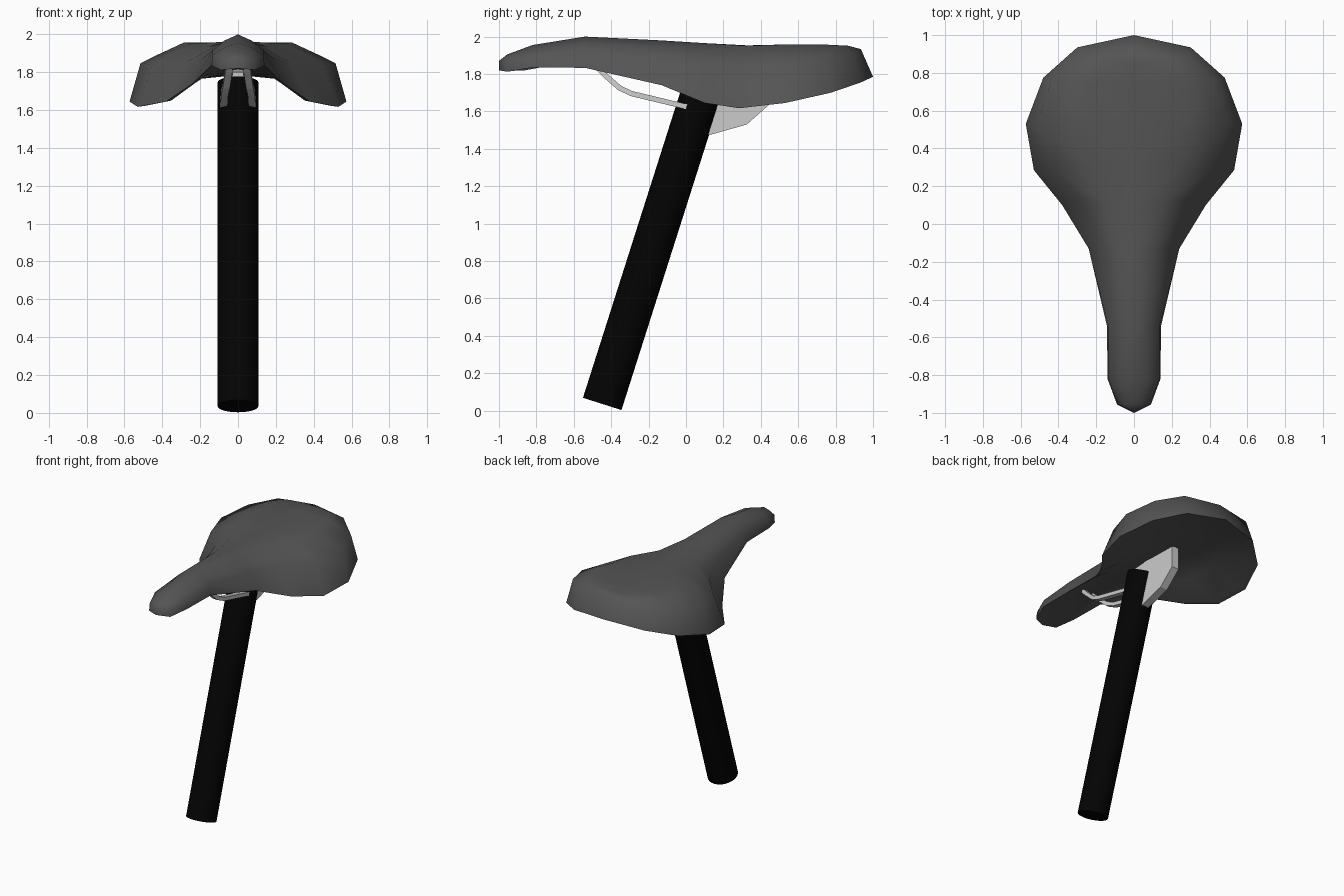
import bpy, bmesh, math
from mathutils import Vector

if "Cube" in bpy.data.objects:
    bpy.data.objects.remove(bpy.data.objects["Cube"])


def paint(obj, name, v):
    mat = bpy.data.materials.get(name) or bpy.data.materials.new(name)
    mat.diffuse_color = (v, v, v, 1)
    mat.use_nodes = True
    mat.node_tree.nodes["Principled BSDF"].inputs["Base Color"].default_value = mat.diffuse_color
    obj.data.materials.append(mat)


def smooth(obj, angle):
    bpy.ops.object.select_all(action='DESELECT')
    obj.select_set(True)
    bpy.context.view_layer.objects.active = obj
    bpy.ops.object.shade_smooth_by_angle(angle=math.radians(angle))


def new_object(name, bm):
    bmesh.ops.recalc_face_normals(bm, faces=bm.faces)
    me = bpy.data.meshes.new(name)
    bm.to_mesh(me)
    bm.free()
    obj = bpy.data.objects.new(name, me)
    bpy.context.collection.objects.link(obj)
    return obj


# Seat stations, nose to tail: rim xyz, shoulder xyz, centre yz
STATIONS = [
    (0, -1, 1.82, 0, -1, 1.87, -1, 1.87),
    (.09, -.955, 1.812, .085, -.955, 1.87, -.955, 1.905),
    (.14, -.82, 1.835, .135, -.82, 1.89, -.82, 1.955),
    (.143, -.54, 1.833, .135, -.54, 1.915, -.54, 2.0),
    (.24, -.13, 1.74, .19, -.12, 1.87, -.14, 1.98),
    (.38, .10, 1.645, .28, .12, 1.85, .10, 1.965),
    (.53, .285, 1.617, .45, .31, 1.84, .33, 1.953),
    (.573, .53, 1.645, .515, .53, 1.848, .55, 1.948),
    (.48, .775, 1.70, .44, .75, 1.885, .75, 1.945),
    (.30, .935, 1.755, .28, .885, 1.925, .85, 1.945),
    (0, 1, 1.785, 0, .935, 1.933, .935, 1.933),
]
MID_DROP = [.4, .4, .4, .4, .32, .25, .02, -.1, -.2, -.3, 0]

# Padded body: each half-section runs centre top > shoulder > rim > shallow underside
bm = bmesh.new()
rows = []
for (rx, ry, rz, sx, sy, sz, cy, cz), f in zip(STATIONS, MID_DROP):
    rim, sh, mid = Vector((rx, ry, rz)), Vector((sx, sy, sz)), Vector((0, cy, cz))
    top = Vector((sx * .55, (sy + cy) / 2, cz + (sz - cz) * f))
    lip = Vector((rx * .93, ry * .97, rz + .005))
    low_z = max(cz - .14, rz + .012)
    inner = Vector((rx * .55, ry * .9, rz + (low_z - rz) * .65))
    low = Vector((0, cy * .9, low_z))
    rows.append([bm.verts.new(p) for p in (mid, top, sh, rim, lip, inner, low)])
for a, b in zip(rows, rows[1:]):
    for j in range(len(a) - 1):
        bm.faces.new((a[j], b[j], b[j + 1], a[j + 1]))
geom = bm.verts[:] + bm.edges[:] + bm.faces[:]
bmesh.ops.mirror(bm, geom=geom, axis='X', merge_dist=0.0001)
bmesh.ops.remove_doubles(bm, verts=bm.verts, dist=0.0005)
seat = new_object("seat", bm)
paint(seat, "seat_grey", .09)
smooth(seat, 60)

# Tilted seat post
base, tip = Vector((0, -.448, .036)), Vector((0, .096, 1.745))
bpy.ops.mesh.primitive_cylinder_add(vertices=32, radius=.108, depth=(tip - base).length,
                                    location=(base + tip) / 2)
post = bpy.context.object
post.name = "seat_post"
post.rotation_euler.x = -math.atan2(tip.y - base.y, tip.z - base.z)
paint(post, "post_black", .001)
smooth(post, 40)

# Thin bracket plate behind the post
profile = [(.05, 1.46), (.13, 1.475), (.325, 1.53), (.45, 1.64), (.45, 1.82), (.40, 1.83), (.03, 1.80)]
bm = bmesh.new()
face = bm.faces.new([bm.verts.new((-.03, y, z)) for y, z in profile])
ext = bmesh.ops.extrude_face_region(bm, geom=[face])
bmesh.ops.translate(bm, vec=(.06, 0, 0),
                    verts=[v for v in ext["geom"] if isinstance(v, bmesh.types.BMVert)])
paint(new_object("bracket", bm), "metal", .55)

# Pair of flat rails running from the nose to the post: path x, y, z
PATH = [(.045, -.49, 1.85), (.05, -.44, 1.80), (.062, -.355, 1.725), (.07, -.29, 1.695), (.075, .015, 1.622)]
W, H = .019, .014
for side, label in ((1, "right"), (-1, "left")):
    bm = bmesh.new()
    rings = []
    for i, p in enumerate(PATH):
        a, b = PATH[max(i - 1, 0)], PATH[min(i + 1, len(PATH) - 1)]
        n = Vector((0, a[2] - b[2], b[1] - a[1])).normalized() * H
        c = Vector((p[0] * side, p[1], p[2]))
        rings.append([bm.verts.new(c + Vector((u * W, 0, 0)) + n * v)
                      for u, v in ((-1, -1), (1, -1), (1, 1), (-1, 1))])
    for r, s in zip(rings, rings[1:]):
        for j in range(4):
            bm.faces.new((r[j], r[(j + 1) % 4], s[(j + 1) % 4], s[j]))
    bm.faces.new(rings[0])
    bm.faces.new(rings[-1])
    paint(new_object("rail_" + label, bm), "metal", .55)
